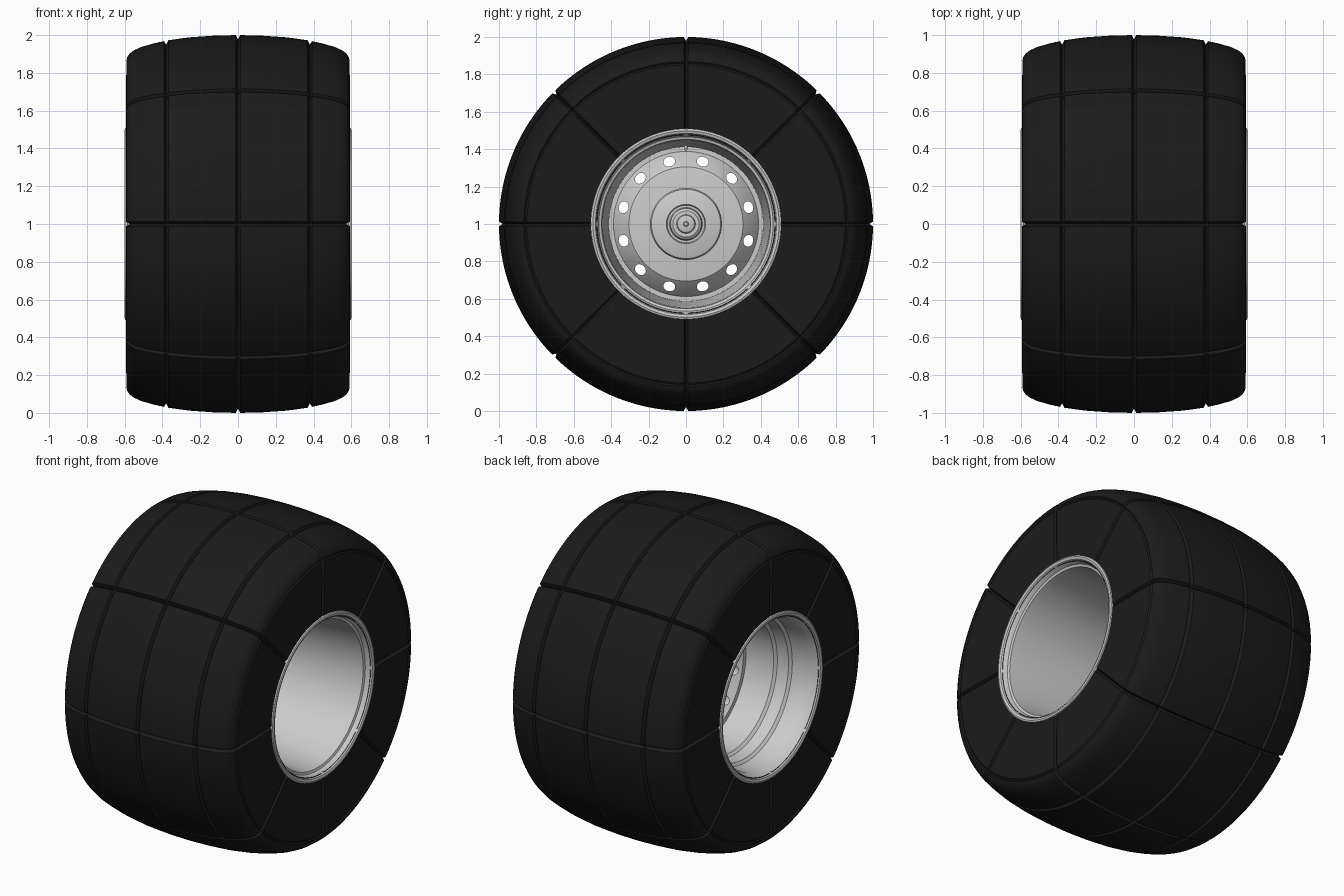
import bpy, bmesh, math
from math import pi, cos, sin, radians, hypot

if "Cube" in bpy.data.objects:
    bpy.data.objects.remove(bpy.data.objects["Cube"])

AXLE_Z = 1.0


def finish(bm, name, mat=None, angle=32):
    bmesh.ops.recalc_face_normals(bm, faces=bm.faces)
    me = bpy.data.meshes.new(name)
    bm.to_mesh(me)
    bm.free()
    ob = bpy.data.objects.new(name, me)
    bpy.context.collection.objects.link(ob)
    if mat:
        me.materials.append(mat)
    smooth(ob, angle)
    return ob


def smooth(ob, angle=32):
    bpy.ops.object.select_all(action='DESELECT')
    ob.select_set(True)
    bpy.context.view_layer.objects.active = ob
    bpy.ops.object.shade_smooth_by_angle(angle=radians(angle))


def lathe(profile, columns, closed):
    """Revolve (x, r) points about the axle; a column is a function (i, x, r) -> (x, r, angle)."""
    bm = bmesh.new()
    rings = []
    for col in columns:
        ring = []
        for i, (x, r) in enumerate(profile):
            px, pr, a = col(i, x, r)
            ring.append(bm.verts.new((px, pr * cos(a), AXLE_Z + pr * sin(a))))
        rings.append(ring)
    n = len(profile)
    for k, a in enumerate(rings):
        b = rings[(k + 1) % len(rings)]
        for i in range(n if closed else n - 1):
            j = (i + 1) % n
            bm.faces.new((a[i], a[j], b[j], b[i]))
    bmesh.ops.remove_doubles(bm, verts=bm.verts, dist=1e-5)
    return bm


def plain_columns(n):
    return [lambda i, x, r, a=2 * pi * k / n: (x, r, a) for k in range(n)]


# Tyre: half profile with V grooves, mirrored, plus eight cross grooves
W, D = 0.012, 0.022
half = [(0, 1 - D), (W, 1.0), (0.13, 0.997), (0.26, 0.988), (0.38 - W, 0.973),
        (0.38, 0.971 - D), (0.38 + W, 0.968), (0.45, 0.955), (0.51, 0.938),
        (0.55, 0.92), (0.573, 0.903), (0.586, 0.884), (0.591, 0.868),
        (0.584, 0.859), (0.591, 0.850), (0.592, 0.75), (0.591, 0.62), (0.588, 0.475)]
tyre_profile = [(-x, r) for x, r in reversed(half[1:])] + half
groove_ids = {i for i, (x, r) in enumerate(tyre_profile)
              if abs(x) < 1e-6 or abs(abs(x) - 0.38) < 1e-6}


def tyre_column(base, side, depth):
    def col(i, x, r):
        a = base + side / r
        if depth and i not in groove_ids:
            p = tyre_profile[max(i - 1, 0)]
            q = tyre_profile[min(i + 1, len(tyre_profile) - 1)]
            tx, tr = q[0] - p[0], q[1] - p[1]
            length = hypot(tx, tr)
            x, r = x + depth * tr / length, r - depth * tx / length
        return x, r, a
    return col


columns = []
for k in range(8):
    base = k * pi / 4
    columns += [tyre_column(base, -W, 0), tyre_column(base, 0, D), tyre_column(base, W, 0)]
    columns += [tyre_column(base + radians(3 * s), 0, 0) for s in range(1, 15)]

rubber = bpy.data.materials.new("black_rubber")
rubber.diffuse_color = (0.011, 0.011, 0.011, 1)
rubber.use_nodes = True
rubber.node_tree.nodes["Principled BSDF"].inputs["Base Color"].default_value = rubber.diffuse_color
finish(lathe(tyre_profile, columns, False), "tyre", rubber)

# Rim: lips on both ends, smooth barrel on +x, stepped barrel on -x
lip = [(0.57, 0.48), (0.575, 0.503), (0.585, 0.51), (0.597, 0.508), (0.601, 0.498),
       (0.596, 0.484), (0.58, 0.474), (0.56, 0.466), (0.555, 0.452)]
barrel = [(0.5, 0.446), (0.2, 0.428), (-0.08, 0.412), (-0.16, 0.412), (-0.32, 0.414),
          (-0.335, 0.43), (-0.41, 0.434), (-0.425, 0.45), (-0.54, 0.455)]
rim_profile = lip + barrel + [(-x, r) for x, r in reversed(lip[:-1])]
finish(lathe(rim_profile, plain_columns(96), True), "rim")

# Wheel disc: conical hole band and flat centre plate
disc_profile = [(-0.13, 0.42), (-0.105, 0.42), (-0.105, 0.388), (-0.095, 0.382),
                (-0.025, 0.316), (-0.015, 0.305), (0.0, 0.19), (0.0, 0.1),
                (-0.025, 0.1), (-0.025, 0.19), (-0.04, 0.3), (-0.05, 0.31),
                (-0.12, 0.375), (-0.13, 0.385)]
disc = finish(lathe(disc_profile, plain_columns(96), True), "wheel_disc")

# Twelve vent holes cut through the cone
bm = bmesh.new()
for k in range(12):
    a = radians(15 + 30 * k)
    rings = []
    for x in (-0.3, 0.2):
        ring = []
        for s in range(20):
            t = 2 * pi * s / 20
            u, v = 0.345 + 0.026 * cos(t), 0.032 * sin(t)
            ring.append(bm.verts.new((x, u * cos(a) - v * sin(a),
                                      AXLE_Z + u * sin(a) + v * cos(a))))
        bm.faces.new(ring)
        rings.append(ring)
    for s in range(20):
        j = (s + 1) % 20
        bm.faces.new((rings[0][s], rings[0][j], rings[1][j], rings[1][s]))
cutter = finish(bm, "vent_cutter")
cutter.hide_render = True
mod = disc.modifiers.new("vents", 'BOOLEAN')
mod.operation = 'DIFFERENCE'
mod.solver = 'EXACT'
mod.object = cutter
bpy.context.view_layer.objects.active = disc
bpy.ops.object.modifier_apply(modifier=mod.name)
bpy.data.objects.remove(cutter, do_unlink=True)
smooth(disc)

# Hub: stepped boss facing +x with a small centre cap
hub_profile = [(-0.06, 0.0), (-0.06, 0.15), (-0.04, 0.19), (0.07, 0.192), (0.085, 0.185),
               (0.09, 0.17), (0.1, 0.105), (0.085, 0.1), (0.085, 0.088), (0.115, 0.083),
               (0.125, 0.07), (0.125, 0.05), (0.14, 0.046), (0.145, 0.035),
               (0.145, 0.014), (0.152, 0.01), (0.152, 0.0)]
finish(lathe(hub_profile, plain_columns(64), False), "hub")

# Valve stem on the inner barrel
bm = bmesh.new()
bmesh.ops.create_cone(bm, cap_ends=True, segments=12, radius1=0.01, radius2=0.007, depth=0.06)
for v in bm.verts:
    x, y, z = v.co
    v.co = (z * 0.8 + 0.05, y, AXLE_Z + 0.405 - x - z * 0.3)
finish(bm, "valve_stem")
